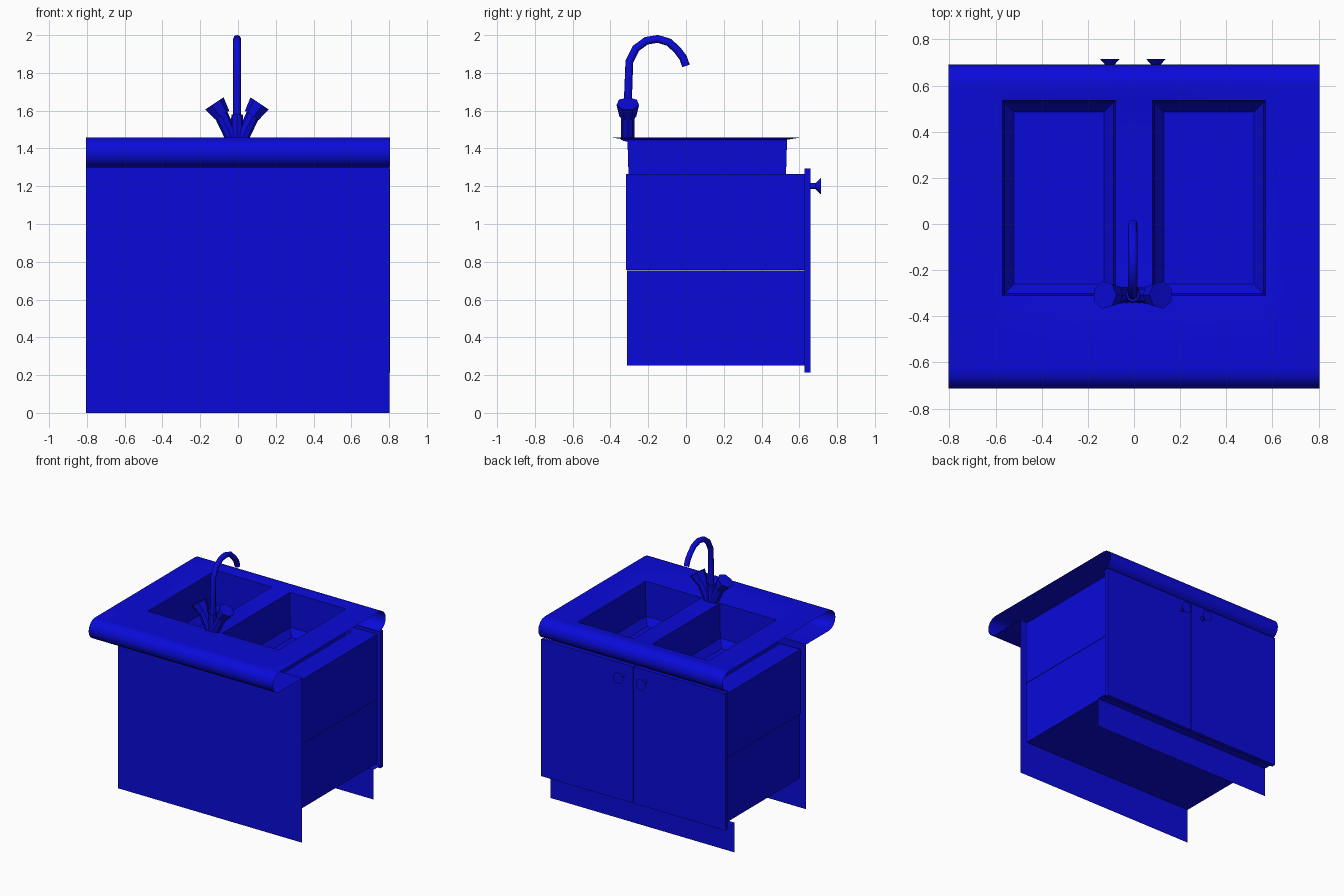
import bpy, bmesh, math
from mathutils import Vector

if "Cube" in bpy.data.objects:
    bpy.data.objects.remove(bpy.data.objects["Cube"])

blue = bpy.data.materials.new("blue_paint")
blue.diffuse_color = (0.003, 0.003, 0.7, 1)
blue.use_nodes = True
blue.node_tree.nodes["Principled BSDF"].inputs["Base Color"].default_value = blue.diffuse_color


def finish(bm, name, smooth=False):
    bmesh.ops.remove_doubles(bm, verts=bm.verts, dist=0.0005)
    bmesh.ops.recalc_face_normals(bm, faces=bm.faces)
    me = bpy.data.meshes.new(name)
    bm.to_mesh(me)
    bm.free()
    ob = bpy.data.objects.new(name, me)
    bpy.context.collection.objects.link(ob)
    me.materials.append(blue)
    if smooth:
        bpy.ops.object.select_all(action='DESELECT')
        ob.select_set(True)
        bpy.context.view_layer.objects.active = ob
        bpy.ops.object.shade_smooth_by_angle(angle=math.radians(40))
    return ob


def box(name, lo, hi):
    bm = bmesh.new()
    bmesh.ops.create_cube(bm, size=1)
    for v in bm.verts:
        v.co = [(a + b) / 2 + c * (b - a) for a, b, c in zip(lo, hi, v.co)]
    return finish(bm, name)


def add_strip(bm, profile, x0, x1):
    """Sheet swept along x from a (y, z) profile."""
    rows = [[bm.verts.new((x, y, z)) for x in (x0, x1)] for y, z in profile]
    for a, b in zip(rows, rows[1:]):
        bm.faces.new((a[0], a[1], b[1], b[0]))


def add_grid(bm, xs, ys, height, holes):
    """Sheet of cells with some cells left out; height is a function of x, y."""
    for i in range(len(xs) - 1):
        for j in range(len(ys) - 1):
            if (i, j) not in holes:
                bm.faces.new([bm.verts.new((x, y, height(x, y))) for x, y in (
                    (xs[i], ys[j]), (xs[i + 1], ys[j]),
                    (xs[i + 1], ys[j + 1]), (xs[i], ys[j + 1]))])


def add_cone(bm, p, q, r1, r2, sides):
    p, q = Vector(p), Vector(q)
    d = q - p
    m = d.to_track_quat('Z', 'Y').to_matrix().to_4x4()
    m.translation = (p + q) / 2
    bmesh.ops.create_cone(bm, cap_ends=True, segments=sides, radius1=r1,
                          radius2=r2, depth=d.length, matrix=m)


# Cabinet carcass: two stacked boxes
box("lower_cabinet", (-0.775, -0.312, 0.25), (0.775, 0.628, 0.754))
box("upper_cabinet", (-0.775, -0.318, 0.757), (0.775, 0.628, 1.265))

# Thin panel on the plain side, and recessed plinth under the doors
bm = bmesh.new()
add_strip(bm, [(-0.347, 0), (-0.347, 1.30)], -0.805, 0.803)
finish(bm, "rear_panel")
bm = bmesh.new()
add_strip(bm, [(0.545, 0), (0.545, 0.235), (0.628, 0.235)], -0.805, 0.803)
finish(bm, "plinth")

# Doors and knobs
for s, side in ((-1, "left"), (1, "right")):
    xs = sorted((s * 0.003, s * 0.804))
    box(side + "_door", (xs[0], 0.628, 0.215), (xs[1], 0.658, 1.295))
    bm = bmesh.new()
    kx = -0.005 + s * 0.1
    add_cone(bm, (kx, 0.655, 1.2), (kx, 0.69, 1.2), 0.016, 0.016, 10)
    add_cone(bm, (kx, 0.685, 1.2), (kx, 0.715, 1.2), 0.016, 0.044, 10)
    finish(bm, side + "_door_knob", True)

# Worktop sheet: rolled long edges returning underneath, and a shallow
# dished area around the two basin openings
TOP, R = 1.457, 0.079
XS = [-0.805, -0.65, -0.57, -0.08, 0.08, 0.57, 0.65, 0.805]
YS = [-0.634, -0.39, -0.31, 0.535, 0.6, 0.613]


def dish(x, y):
    return 1.446 if abs(x) < 0.6 and -0.35 < y < 0.56 else TOP


bm = bmesh.new()
add_grid(bm, XS, YS, dish, {(2, 2), (4, 2)})
for yc, s, y_end in ((YS[0], -1, -0.347), (YS[-1], 1, 0.65)):
    profile = [(yc + s * R * math.sin(math.pi * i / 8), TOP - R + R * math.cos(math.pi * i / 8))
               for i in range(9)]
    if s < 0:
        profile.append((y_end, TOP - 2 * R))
    add_strip(bm, profile, -0.805, 0.805)
finish(bm, "worktop", True)

# Basins: steep walls, sloped foot, flat floor and round drain
for s, side in ((-1, "left"), (1, "right")):
    bm = bmesh.new()
    rings = []
    for inset, z in ((0, 1.446), (0.008, 1.175), (0.05, 1.12)):
        x0, x1, y0, y1 = 0.08 + inset, 0.57 - inset, -0.31 + inset, 0.535 - inset
        rings.append([bm.verts.new((s * x, y, z)) for x, y in
                      ((x0, y0), (x1, y0), (x1, y1), (x0, y1))])
    for a, b in zip(rings, rings[1:]):
        for i in range(4):
            j = (i + 1) % 4
            bm.faces.new((a[i], a[j], b[j], b[i]))
    bm.faces.new(rings[-1])
    finish(bm, side + "_basin")
    bm = bmesh.new()
    add_cone(bm, (s * 0.325, 0.115, 1.115), (s * 0.325, 0.115, 1.124), 0.05, 0.05, 16)
    finish(bm, side + "_drain")

# The upper cabinet is opened where the basins hang into it
cutter = box("basin_cutter", (-0.6, -0.305, 1.05), (0.6, 0.56, 1.4))
cutter.hide_render = True
cutter.hide_viewport = True
mod = bpy.data.objects["upper_cabinet"].modifiers.new("basin_opening", 'BOOLEAN')
mod.object = cutter
mod.operation = 'DIFFERENCE'

# Tap body with two slanted faceted handles
FX, FY = -0.005, -0.308
bm = bmesh.new()
add_cone(bm, (FX, FY, 1.445), (FX, FY, 1.58), 0.036, 0.03, 8)
finish(bm, "tap_body", True)
for s, side in ((-1, "left"), (1, "right")):
    bm = bmesh.new()
    add_cone(bm, (FX + s * 0.025, FY, 1.45), (FX + s * 0.085, FY, 1.58), 0.035, 0.037, 8)
    finish(bm, side + "_tap_stem", True)
    bm = bmesh.new()
    add_cone(bm, (FX + s * 0.08, FY, 1.574), (FX + s * 0.122, FY, 1.637), 0.046, 0.061, 7)
    finish(bm, side + "_tap_handle")

# Gooseneck spout
path = [(-0.308, 1.5), (-0.306, 1.7), (-0.3, 1.86), (-0.265, 1.93), (-0.21, 1.97),
        (-0.15, 1.98), (-0.09, 1.962), (-0.045, 1.92), (-0.015, 1.88), (0.0, 1.837)]
cu = bpy.data.curves.new("spout", 'CURVE')
cu.dimensions = '3D'
cu.bevel_depth = 0.021
cu.bevel_resolution = 2
cu.use_fill_caps = True
sp = cu.splines.new('POLY')
sp.points.add(len(path) - 1)
for pt, (y, z) in zip(sp.points, path):
    pt.co = (FX, y, z, 1)
cu.materials.append(blue)
bpy.context.collection.objects.link(bpy.data.objects.new("spout", cu))
